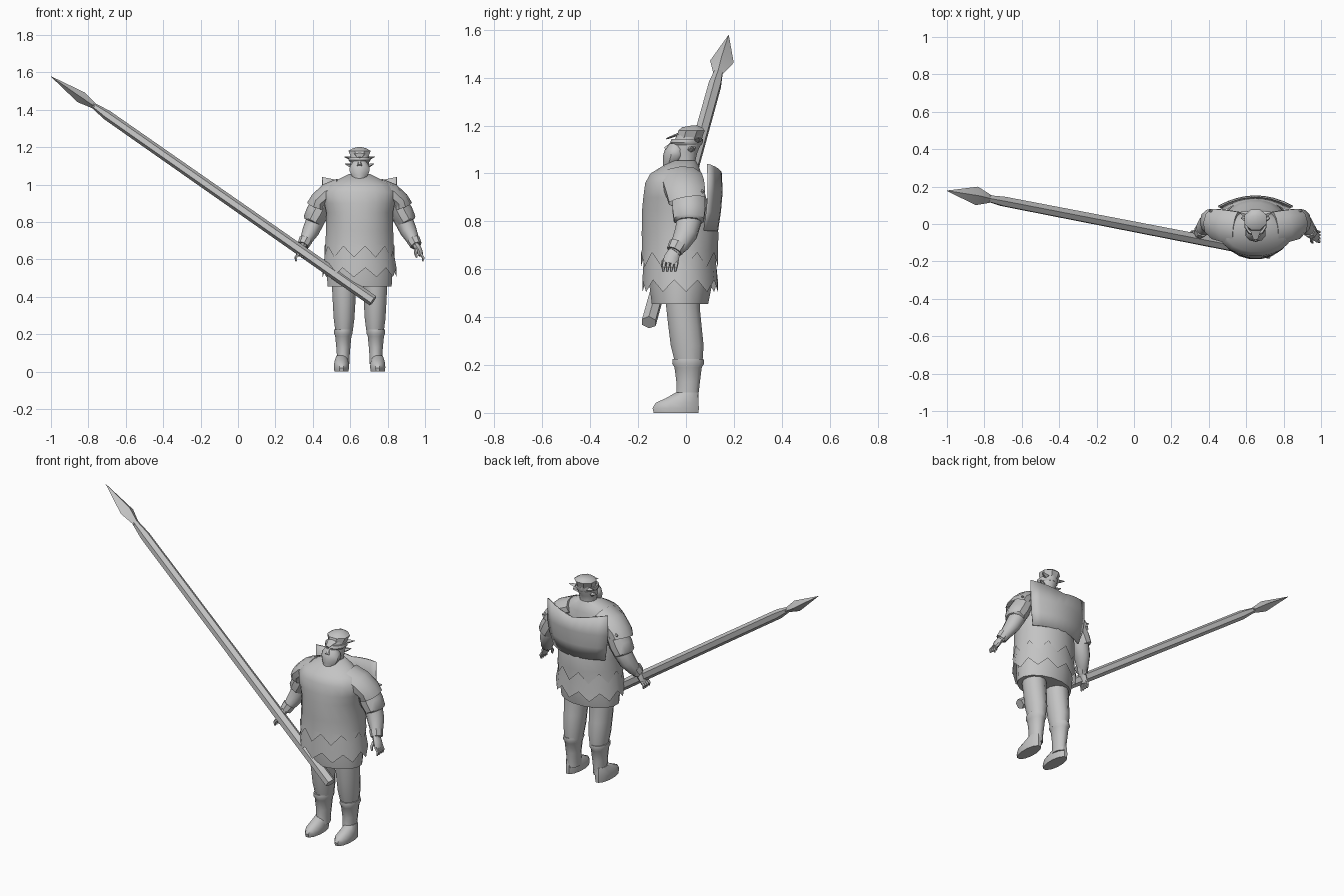
import bpy, bmesh, math
from mathutils import Vector

CX = 0.65  # the figure stands to one side, the spear fills the rest
grey = bpy.data.materials.new("plain grey")
grey.diffuse_color = (0.55, 0.55, 0.55, 1)


def skin(name, rings, cap_a=True, cap_b=True, closed=True, angle=40):
    """Bridge equal-sized rings of points into a surface."""
    bm = bmesh.new()
    rows = [[bm.verts.new(p) for p in r] for r in rings]
    n = len(rows[0])
    for a, b in zip(rows, rows[1:]):
        for i in range(n if closed else n - 1):
            j = (i + 1) % n
            bm.faces.new((a[i], a[j], b[j], b[i]))
    if cap_a and closed:
        bm.faces.new(rows[0])
    if cap_b and closed:
        bm.faces.new(rows[-1])
    bmesh.ops.recalc_face_normals(bm, faces=bm.faces)
    me = bpy.data.meshes.new(name)
    bm.to_mesh(me)
    bm.free()
    me.materials.append(grey)
    ob = bpy.data.objects.new(name, me)
    bpy.context.collection.objects.link(ob)
    bpy.ops.object.select_all(action='DESELECT')
    ob.select_set(True)
    bpy.context.view_layer.objects.active = ob
    bpy.ops.object.shade_smooth_by_angle(angle=math.radians(angle))
    return ob


def loft(name, rows, n=16, x=0.0, zig=0.0, **kw):
    """Stack level ovals given as (z, half width, front y, back y); zig jags the last one."""
    rings = []
    for k, (z, hw, yf, yb) in enumerate(rows):
        ring = []
        for i in range(n):
            a = 2 * math.pi * (i + 0.5) / n
            dz = zig * (1 if i % 2 else -1) if k == len(rows) - 1 else 0
            ring.append((CX + x + hw * math.cos(a),
                         (yf + yb) / 2 + (yb - yf) / 2 * math.sin(a), z + dz))
        rings.append(ring)
    return skin(name, rings, **kw)


def tube(name, pts, n=8, s=1, ox=CX, **kw):
    """Sweep ovals along (x, y, z, radius, depth radius); s mirrors in x."""
    c = [Vector((ox + s * p[0], p[1], p[2])) for p in pts]
    rings = []
    for k, p in enumerate(pts):
        d = (c[min(k + 1, len(c) - 1)] - c[max(k - 1, 0)]).normalized()
        v = (Vector((0, 1, 0)) - d * d.y).normalized()
        u = v.cross(d)
        rings.append([c[k] + u * p[3] * math.cos(2 * math.pi * i / n)
                      + v * p[4] * math.sin(2 * math.pi * i / n) for i in range(n)])
    return skin(name, rings, **kw)


# Spear: six-sided shaft and diamond head
tube("spear_shaft", [(0.722, -0.155, 0.378, .03, .033), (-0.70, 0.121, 1.371, .027, .029),
                     (-0.775, 0.136, 1.424, .015, .02)], n=6, ox=0)
tube("spear_head", [(-0.765, 0.134, 1.417, .014, .02), (-0.84, 0.15, 1.467, .032, .05),
                    (-1.0, 0.178, 1.578, .001, .001)], n=4, ox=0, angle=20)

# Tunic, skirt and under-tunic
loft("tunic", [(1.055, .06, -.06, .04), (1.03, .11, -.10, .055), (1.0, .165, -.15, .065),
               (.96, .195, -.172, .07), (.90, .19, -.18, .085), (.85, .18, -.185, .115),
               (.75, .182, -.187, .138), (.68, .185, -.186, .135), (.64, .19, -.19, .135)],
     n=20, zig=.03, cap_b=False)
loft("skirt", [(.72, .172, -.175, .125), (.62, .188, -.18, .128), (.53, .2, -.184, .135)],
     n=20, zig=.025, cap_b=False)
loft("under_tunic", [(.66, .165, -.155, .11), (.53, .178, -.155, .11), (.455, .175, -.145, .095)], n=16)

# Raised collar panel standing off the back
panel = []
for z, y, w in ((1.0, .15, .2), (.92, .153, .2), (.84, .146, .19), (.76, .134, .17)):
    row = []
    for i in range(9):
        t = i / 4 - 1
        rise = .04 * abs(t) if z == 1.0 else 0
        row.append((CX + w * t, y - .055 * t * t, z + rise))
    panel.append(row)
back = skin("back_collar", panel, closed=False)
m = back.modifiers.new("thickness", 'SOLIDIFY')
m.thickness = .008

# Head, beard and cap
loft("head", [(1.0, .05, -.05, .05), (1.05, .045, -.05, .04), (1.09, .05, -.062, .05),
              (1.13, .052, -.055, .068), (1.17, .05, -.035, .072)], n=12)
loft("beard", [(1.125, .035, -.07, -.02), (1.10, .054, -.088, .0), (1.075, .057, -.096, .0),
               (1.05, .046, -.096, -.02), (1.02, .025, -.096, -.05), (.985, .004, -.105, -.09)], n=10)
loft("cap", [(1.145, .05, -.045, .07), (1.18, .064, -.036, .083), (1.193, .04, -.02, .07),
             (1.2, .012, .02, .05)], n=8, angle=30)
loft("brow_band", [(1.12, .054, -.062, .065), (1.13, .062, -.066, .07), (1.145, .06, -.06, .07)], n=10)
tube("nose", [(0, -.055, 1.13, .008, .006), (0, -.085, 1.1, .014, .012)], n=6)
tube("front_tuft", [(0, -.03, 1.165, .03, .006), (0, -.082, 1.145, .012, .003)], n=4)

for s, side in ((1, "right"), (-1, "left")):
    # Side hair tufts and ears
    tube(side + "_ear", [(.045, .02, 1.1, .012, .016), (.074, .035, 1.11, .003, .008)], n=5, s=s)
    tube(side + "_hair_tuft", [(.045, .05, 1.14, .012, .02), (.08, .06, 1.148, .002, .006)], n=4, s=s)

    # Shoulder flap and layered sleeve
    tube(side + "_shoulder_flap", [(.10, -.02, .985, .05, .09), (.165, -.01, .955, .055, .09),
                                   (.215, 0, .915, .05, .085), (.225, .005, .885, .058, .08)],
         n=10, s=s, cap_b=False)
    tube(side + "_sleeve", [(.185, .01, .93, .05, .07), (.225, .012, .85, .062, .072),
                            (.25, .012, .805, .055, .066), (.252, .012, .8, .045, .055)], n=10, s=s)
    tube(side + "_shoulder_spike", [(.205, .05, .92, .025, .02), (.25, .075, .925, .003, .003)], n=4, s=s)

    # Arm and cuff
    tube(side + "_arm", [(.19, .01, .9, .05, .055), (.235, .015, .81, .05, .055),
                         (.262, .0, .75, .045, .05), (.285, -.025, .705, .034, .04),
                         (.302, -.05, .67, .024, .027)], n=10, s=s)
    tube(side + "_cuff", [(.287, -.032, .705, .037, .04), (.302, -.048, .675, .032, .035)], n=8, s=s)

    # Hand with curled fingers and thumb
    tube(side + "_hand", [(.298, -.048, .68, .02, .024), (.318, -.06, .648, .018, .032),
                          (.328, -.066, .622, .013, .032)], n=8, s=s)
    for k in range(4):
        y = -.09 + .017 * k
        tube(side + "_finger_%d" % (k + 1), [(.326, y, .63, .009, .009), (.342, y - .004, .608, .008, .008),
                                             (.338, y - .006, .59, .005, .005)], n=5, s=s)
    tube(side + "_thumb", [(.302, -.075, .655, .010, .010), (.3, -.095, .63, .009, .009),
                           (.306, -.1, .61, .005, .005)], n=5, s=s)

    # Leg, boot and foot
    loft(side + "_leg", [(.52, .068, -.09, .06), (.44, .066, -.085, .06), (.36, .062, -.076, .068),
                         (.28, .057, -.066, .076), (.2, .046, -.045, .07)], n=12, x=s * .083)
    loft(side + "_boot", [(.225, .05, -.058, .076), (.205, .052, -.06, .078), (.19, .045, -.05, .068),
                          (.13, .039, -.042, .06), (.07, .034, -.042, .053), (.04, .034, -.05, .054)],
         n=12, x=s * .087)
    loft(side + "_foot", [(.085, .028, -.045, .05), (.062, .036, -.085, .054), (.042, .041, -.13, .056),
                          (.02, .042, -.143, .057), (0, .039, -.138, .056)], n=12, x=s * .097)
